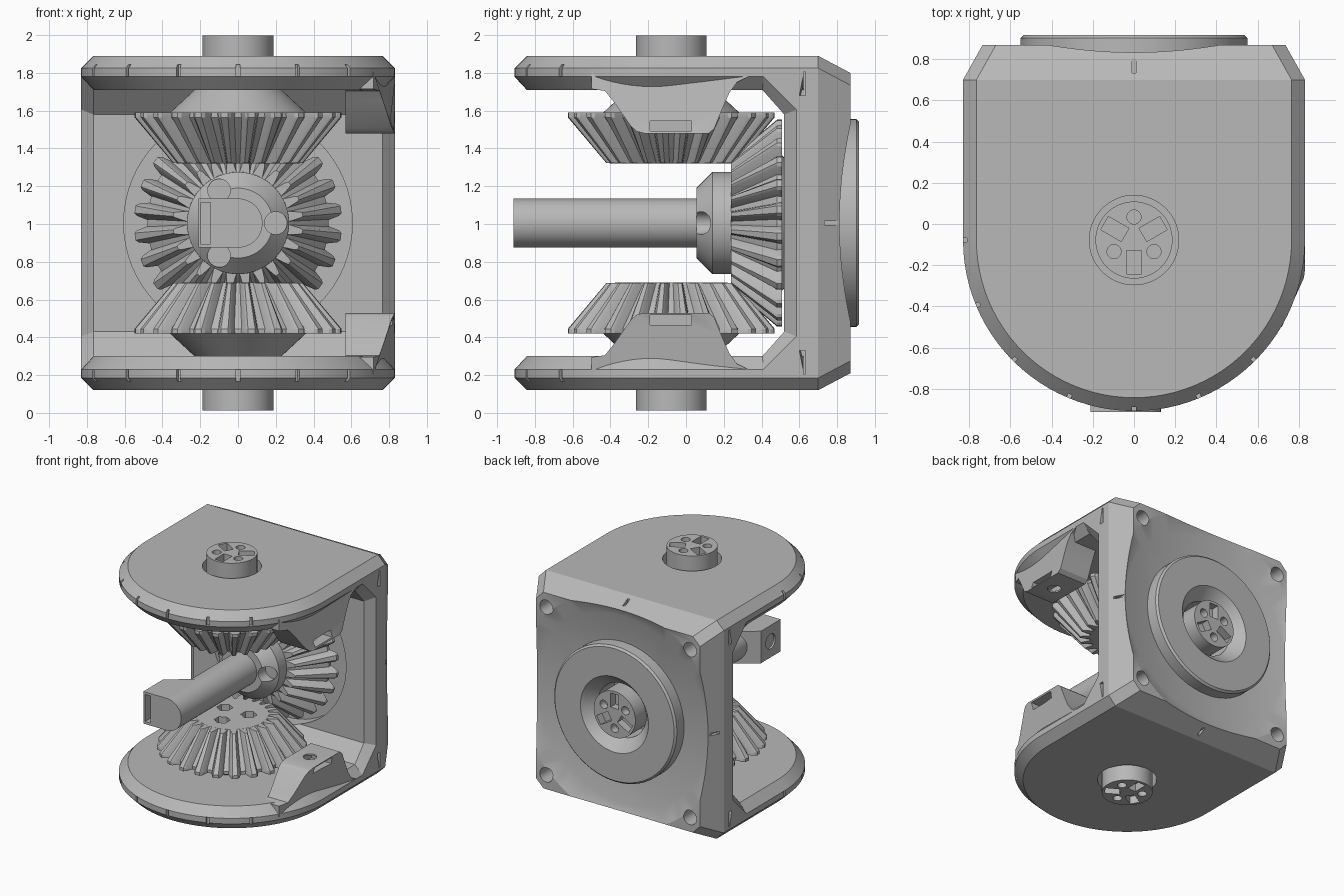
import bpy, bmesh
from math import sin, cos, pi, radians
from mathutils import Matrix, Vector

if "Cube" in bpy.data.objects:
    bpy.data.objects.remove(bpy.data.objects["Cube"], do_unlink=True)

grey = bpy.data.materials.new("plain grey")
grey.use_nodes = True
grey.diffuse_color = (0.48, 0.48, 0.48, 1)
grey.node_tree.nodes["Principled BSDF"].inputs["Base Color"].default_value = grey.diffuse_color

# Everything is modelled around the point where the three axes meet
CENTRE = Matrix.Translation((0, -0.078, 1.005))
UP = Matrix.Identity(4)
DOWN = Matrix.Rotation(pi, 4, "X")
BACK = Matrix.Rotation(-pi / 2, 4, "X")
LEFTWARD = Matrix.Rotation(pi / 2, 4, "Y")


def finish(name, bm):
    bmesh.ops.recalc_face_normals(bm, faces=bm.faces)
    mesh = bpy.data.meshes.new(name)
    bm.to_mesh(mesh)
    bm.free()
    mesh.materials.append(grey)
    ob = bpy.data.objects.new(name, mesh)
    ob.matrix_world = CENTRE
    bpy.context.collection.objects.link(ob)
    return ob


def loft(bm, rings, turn=UP, wrap=False):
    """Skin a list of equal-length point rings."""
    rows = [[bm.verts.new(turn @ Vector(p)) for p in ring] for ring in rings]
    pairs = list(zip(rows, rows[1:] + rows[:1])) if wrap else list(zip(rows, rows[1:]))
    for a, b in pairs:
        for i in range(len(a)):
            j = (i + 1) % len(a)
            bm.faces.new((a[i], a[j], b[j], b[i]))
    if not wrap:
        bm.faces.new(rows[0])
        bm.faces.new(rows[-1])


def circle(r, h, n=64, at=(0, 0)):
    return [(at[0] + r * cos(2 * pi * i / n), at[1] + r * sin(2 * pi * i / n), h) for i in range(n)]


def lathe(bm, profile, turn=UP, n=64, at=(0, 0), wrap=False):
    loft(bm, [circle(r, h, n, at) for r, h in profile], turn, wrap)


def box(bm, x, y, z, turn=UP):
    loft(bm, [[(x[0], y[0], h), (x[1], y[0], h), (x[1], y[1], h), (x[0], y[1], h)] for h in z], turn)


def hull(bm, points):
    verts = [bm.verts.new(p) for p in points]
    res = bmesh.ops.convex_hull(bm, input=verts)
    bmesh.ops.delete(bm, geom=[v for v in res["geom_interior"] if isinstance(v, bmesh.types.BMVert)], context="VERTS")


def cut(ob, fill):
    """Subtract whatever fill(bm) builds from ob."""
    bm = bmesh.new()
    fill(bm)
    cutter = finish("cutter", bm)
    cutter.hide_render = True
    mod = ob.modifiers.new("cut", "BOOLEAN")
    mod.operation, mod.object, mod.solver = "DIFFERENCE", cutter, "EXACT"
    bpy.context.view_layer.objects.active = ob
    bpy.ops.object.modifier_apply(modifier=mod.name)
    bpy.data.objects.remove(cutter, do_unlink=True)


def spin(angle):
    return Matrix.Rotation(radians(angle), 4, "Z")


# Bevel gears with hub and shaft, one per axis
def end_slots(bm, turn):
    for a in (30, 150, 270):
        box(bm, (0.05, 0.165), (-0.037, 0.037), (0.93, 1.1), turn @ spin(a))
        lathe(bm, [(0.034, 0.93), (0.034, 1.1)], turn @ spin(a + 60), 24, (0.112, 0))


def nut_pockets(bm, turn):
    for a in (90, 210, 330):
        lathe(bm, [(0.06, 0.2), (0.06, 0.37)], turn @ spin(a), 6, (0.125, 0))


def gear_unit(label, turn):
    bm = bmesh.new()
    lathe(bm, [(0.27, 0.315), (0.29, 0.335), (0.48, 0.56), (0.48, 0.585), (0.36, 0.585), (0.225, 0.71),
               (0.187, 0.71), (0.187, 0.993)], turn)
    body = finish(label + "_gear_body", bm)
    cut(body, lambda b: end_slots(b, turn))
    cut(body, lambda b: nut_pockets(b, turn))
    bm = bmesh.new()
    for i in range(24):
        rings = []
        for root, low, tip, high, wide, slim in ((0.25, 0.315, 0.345, 0.317, 0.03, 0.016),
                                                 (0.455, 0.58, 0.55, 0.56, 0.052, 0.032),
                                                 (0.455, 0.585, 0.55, 0.585, 0.052, 0.032)):
            rings.append([(root, -wide, low), (tip - 0.015, -slim, high), (tip, -slim * 0.6, high),
                          (tip, slim * 0.6, high), (tip - 0.015, slim, high), (root, wide, low)])
        loft(bm, rings, turn @ spin(7.5 + 15 * i))
    finish(label + "_gear_teeth", bm)


for label, turn in (("top", UP), ("bottom", DOWN), ("back", BACK)):
    gear_unit(label, turn)


# Rounded top and bottom plates
def outline(inset, h):
    r = 0.83 - inset
    arc = [(r * cos(pi + pi * i / 48), r * sin(pi + pi * i / 48), h) for i in range(49)]
    return arc + [(r, 0.70, h), (-r, 0.70, h)]


def rim_notches(bm, s):
    for i in range(7):
        box(bm, (0.80, 0.9), (-0.01, 0.01), sorted((s * 0.775, s * 0.84)), spin(180 + 22.5 * i))


def shaft_hole(bm, turn):
    lathe(bm, [(0.217, 0.6), (0.217, 1.2)], turn)


for label, s, turn in (("top", 1, UP), ("bottom", -1, DOWN)):
    bm = bmesh.new()
    loft(bm, [outline(i, s * h) for i, h in ((0.065, 0.705), (0, 0.775), (0, 0.82), (0.065, 0.885))])
    plate = finish(label + "_plate", bm)
    cut(plate, lambda b: shaft_hole(b, turn))
    cut(plate, lambda b: rim_notches(b, s))

    # Sloped brace between plate and back wall
    bm = bmesh.new()
    hull(bm, [(m * x, y + 0.078, s * z) for m in (-1, 1) for x, y, z in
              ((0.765, 0.40, 0.71), (0.765, 0.52, 0.575), (0.765, 0.62, 0.72),
               (0.83, 0.41, 0.775), (0.83, 0.585, 0.6), (0.83, 0.62, 0.775))])
    brace = finish(label + "_brace", bm)
    cut(brace, lambda b: lathe(b, [(0.605, 0.45), (0.605, 0.71)], BACK))

    # Fastening lug on one side, with nut slot and screw hole
    side = [(-0.50, 0.71), (-0.43, 0.70), (-0.385, 0.645), (-0.29, 0.51), (-0.26, 0.485), (-0.22, 0.475),
            (0.12, 0.475), (0.15, 0.50), (0.19, 0.60), (0.23, 0.69), (0.27, 0.745), (0.33, 0.775),
            (0.33, 0.80), (-0.50, 0.80)]
    bm = bmesh.new()
    loft(bm, [[(min(x, 0.83 + min(0, (y + 0.25) * 0.45)), y + 0.078, s * z) for y, z in side]
              for x in (0.57, 0.83)])
    lug = finish(label + "_lug", bm)
    cut(lug, lambda b: box(b, (0.64, 0.9), (-0.112, 0.108), sorted((s * 0.487, s * 0.54))))
    cut(lug, lambda b: lathe(b, [(0.05, s * 0.4), (0.05, s * 0.62)], UP, 32, (0.70, 0)))


# Back wall
def section(x, z, y, c=0.065):
    corners = [(x, z - c), (x - c, z), (c - x, z), (-x, z - c), (-x, c - z), (c - x, -z), (x - c, -z), (x, c - z)]
    return [(px, y + 0.078, pz) for px, pz in corners]


bm = bmesh.new()
loft(bm, [section(0.765, 0.885, 0.52), section(0.83, 0.885, 0.585), section(0.83, 0.885, 0.70),
          section(0.735, 0.795, 0.87)])
wall = finish("back_wall", bm)
cut(wall, lambda b: lathe(b, [(0.605, 0.5), (0.605, 0.70)], BACK))
cut(wall, lambda b: shaft_hole(b, BACK))
cut(wall, lambda b: lathe(b, [(0.76, 0.888), (0.9, 0.948), (0.993, 0.988)], BACK, 96))


def corner_holes(bm):
    for x in (-0.645, 0.645):
        for z in (-0.68, 0.68):
            lathe(bm, [(0.058, 0.78), (0.058, 1.1)], BACK, 32, (x, z))


def side_slots(bm):
    for x in ((-0.9, -0.74), (0.74, 0.9)):
        for z in ((-0.80, -0.675), (0.675, 0.80)):
            box(bm, x, (0.65, 0.71), z)


def back_notches(bm):
    for i in range(4):
        r = 0.83 if i % 2 else 0.77
        box(bm, (r, r + 0.2), (-0.01, 0.01), (0.81, 0.89), BACK @ spin(90 * i))


for cutter in (corner_holes, side_slots, back_notches):
    cut(wall, cutter)

# Raised ring on the back
bm = bmesh.new()
lathe(bm, [(0.217, 0.875), (0.217, 0.90), (0.305, 0.995), (0.535, 0.995), (0.55, 0.98), (0.55, 0.875)],
      BACK, wrap=True)
finish("back_ring", bm)

# Front axle with flange
bm = bmesh.new()
lathe(bm, [(0.13, -0.835), (0.13, 0.133), (0.185, 0.133), (0.27, 0.218), (0.27, 0.32)], BACK)
axle = finish("front_axle", bm)


def flange_holes(bm):
    for a in (0, 120, 240):
        lathe(bm, [(0.06, 0.1), (0.06, 0.23)], BACK @ spin(a), 32, (0.2, 0))


cut(axle, flange_holes)
cut(axle, lambda b: box(b, (-0.195, -0.145), (-0.9, -0.59), (-0.11, 0.11)))

# Squared grip at the axle tip, with nut pocket and side screw hole
bm = bmesh.new()
hull(bm, [(x, y + 0.078, z) for z in (-0.13, 0.13) for x, y in
          ((0, -0.913), (-0.21, -0.913), (-0.21, -0.66), (0, -0.50))])
grip = finish("axle_grip", bm)
cut(grip, lambda b: box(b, (-0.195, -0.145), (-0.9, -0.6), (-0.11, 0.11)))
cut(grip, lambda b: lathe(b, [(0.06, -0.3), (0.06, -0.16)], LEFTWARD, 32, (0, -0.705)))

# Smooth round walls, keep edges sharp
for ob in bpy.context.scene.objects:
    ob.select_set(ob.type == "MESH")
bpy.ops.object.shade_smooth_by_angle(angle=radians(25))
